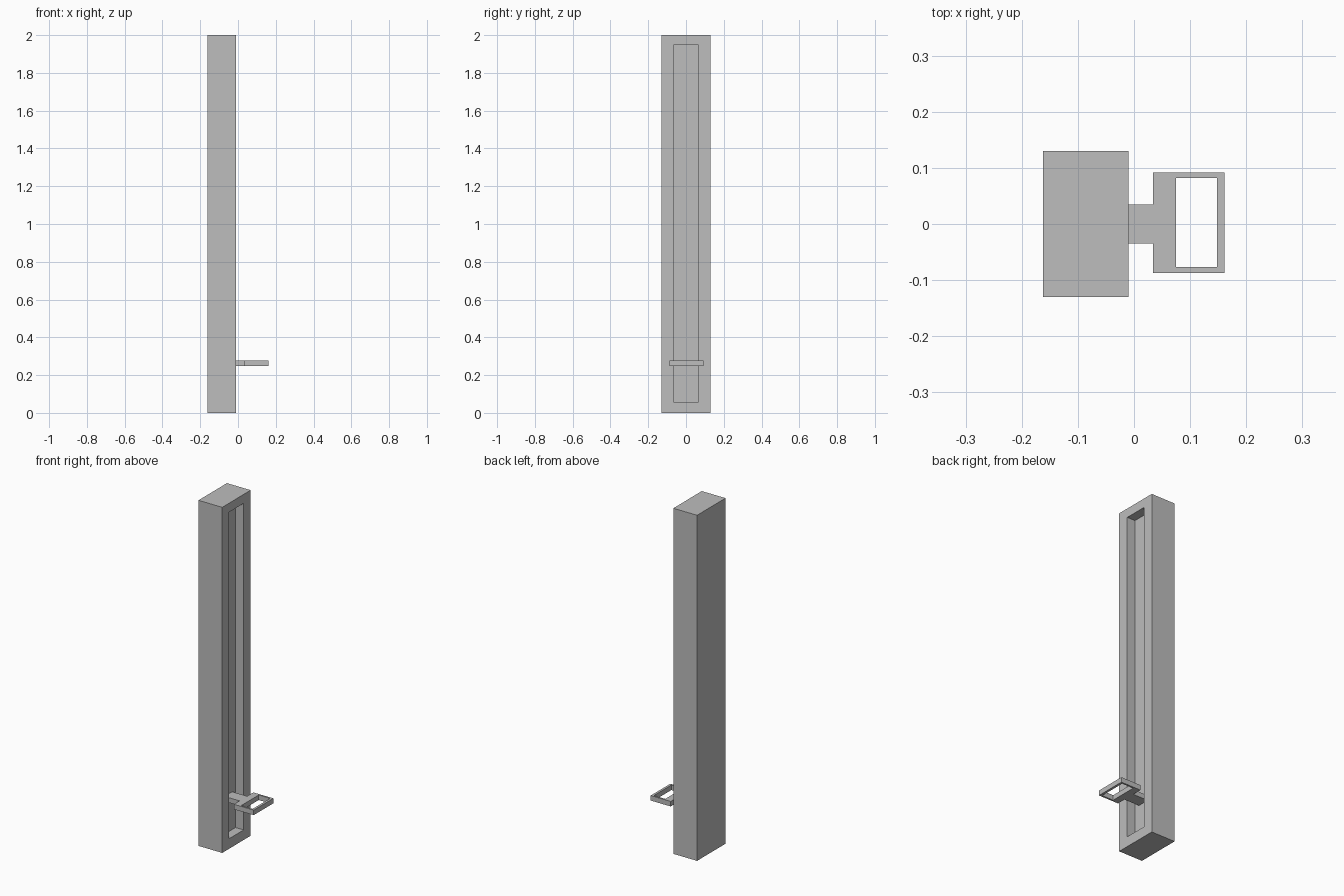
import bpy
import bmesh
from mathutils import Vector

cube = bpy.data.objects.get("Cube")
if cube:
    bpy.data.objects.remove(cube, do_unlink=True)

grey = bpy.data.materials.new("plain grey")
grey.use_nodes = True
colour = (0.51, 0.51, 0.51, 1)
grey.diffuse_color = colour
grey.node_tree.nodes["Principled BSDF"].inputs["Base Color"].default_value = colour


def add_mesh(name, bm):
    bmesh.ops.recalc_face_normals(bm, faces=bm.faces)
    mesh = bpy.data.meshes.new(name)
    bm.to_mesh(mesh)
    bm.free()
    mesh.materials.append(grey)
    obj = bpy.data.objects.new(name, mesh)
    bpy.context.collection.objects.link(obj)


# Upright post with a shallow slot in its +x side
BACK, FACE, FLOOR = -0.162, -0.01, -0.062
HALF_WIDTH, HEIGHT = 0.13, 2.0
SLOT_HALF, SLOT_BOTTOM, SLOT_TOP = 0.066, 0.058, 1.948

bm = bmesh.new()
bmesh.ops.create_cube(bm, size=1)
bmesh.ops.scale(bm, vec=(FACE - BACK, 2 * HALF_WIDTH, HEIGHT), verts=bm.verts)
bmesh.ops.translate(bm, vec=((FACE + BACK) / 2, 0, HEIGHT / 2), verts=bm.verts)
bm.normal_update()
slot = max(bm.faces, key=lambda f: f.normal.x)
bmesh.ops.inset_region(bm, faces=[slot], thickness=0.05)
for v in slot.verts:
    v.co.y = SLOT_HALF if v.co.y > 0 else -SLOT_HALF
    v.co.z = SLOT_TOP if v.co.z > HEIGHT / 2 else SLOT_BOTTOM
walls = bmesh.ops.extrude_discrete_faces(bm, faces=[slot])
for v in walls["faces"][0].verts:
    v.co.x = FLOOR
add_mesh("slotted_post", bm)

# T-shaped slider bracket: flat outline with a rectangular window, extruded
ARM, NECK, TIP = 0.035, 0.034, 0.1615
LOW, HIGH = -0.087, 0.092
outline = [(FLOOR, -ARM), (NECK, -ARM), (NECK, LOW), (TIP, LOW),
           (TIP, HIGH), (NECK, HIGH), (NECK, ARM), (FLOOR, ARM)]
window = [(0.075, -0.077), (0.148, -0.077), (0.148, 0.082), (0.075, 0.082)]
BOTTOM, TOP = 0.248, 0.277

bm = bmesh.new()
edges = []
for loop in (outline, window):
    verts = [bm.verts.new((x, y, BOTTOM)) for x, y in loop]
    edges += [bm.edges.new((a, b)) for a, b in zip(verts, verts[1:] + verts[:1])]
bmesh.ops.triangle_fill(bm, edges=edges, use_beauty=True, normal=Vector((0, 0, 1)))
bmesh.ops.dissolve_limit(bm, angle_limit=0.01, verts=bm.verts, edges=bm.edges)
solid = bmesh.ops.extrude_face_region(bm, geom=bm.faces[:], use_keep_orig=True)
top_verts = [g for g in solid["geom"] if isinstance(g, bmesh.types.BMVert)]
bmesh.ops.translate(bm, vec=(0, 0, TOP - BOTTOM), verts=top_verts)
add_mesh("slider_bracket", bm)
